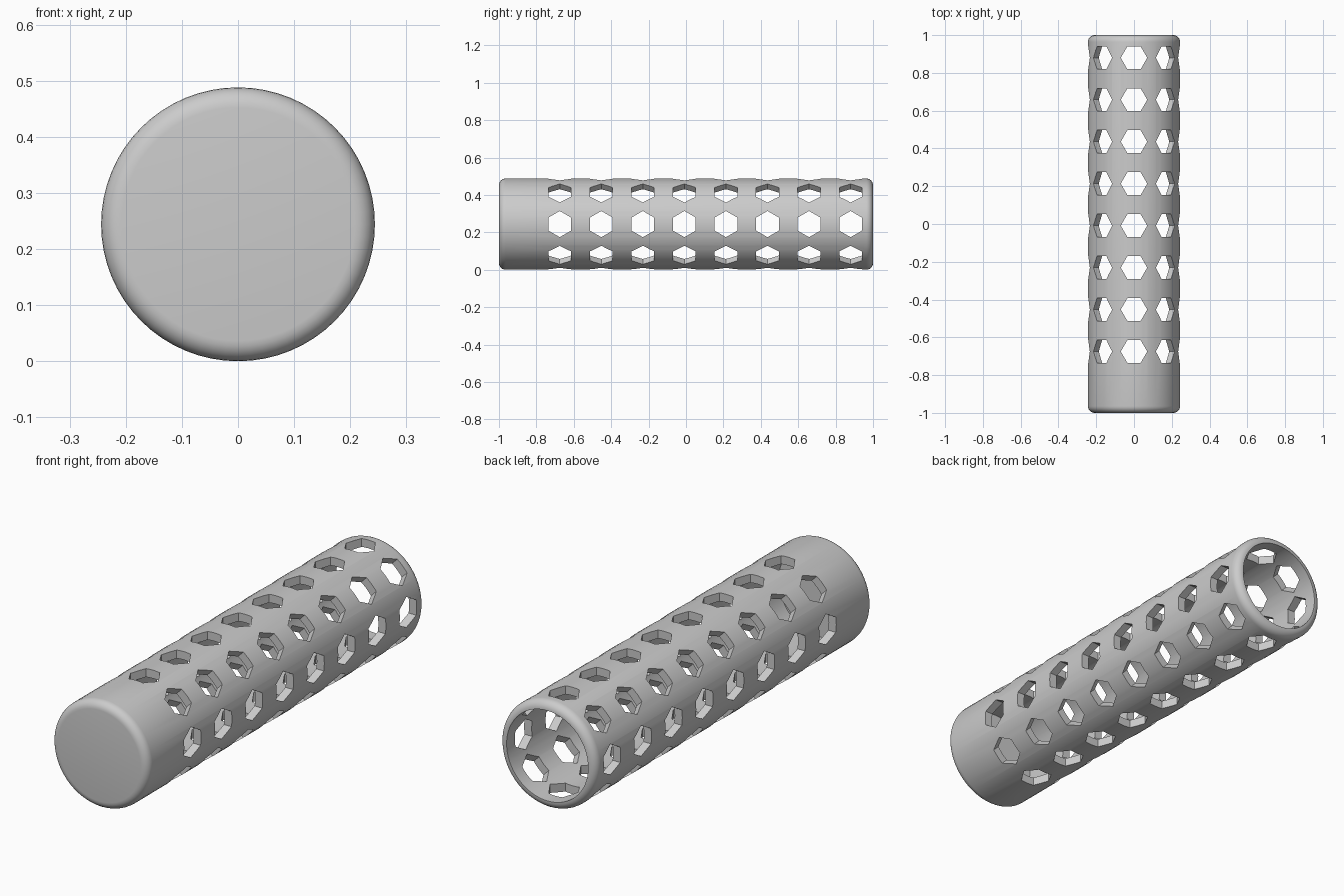
import bpy, bmesh, math
from mathutils import Matrix, Vector

if "Cube" in bpy.data.objects:
    bpy.data.objects.remove(bpy.data.objects["Cube"])

R, WALL, FILLET, SEGS = 0.244, 0.038, 0.036, 64
ROWS, AROUND, FIRST, LAST = 8, 8, -0.675, 0.88

grey = bpy.data.materials.new("plain grey")
grey.use_nodes = True
grey.diffuse_color = (0.6, 0.6, 0.6, 1)
grey.node_tree.nodes["Principled BSDF"].inputs["Base Color"].default_value = (0.6, 0.6, 0.6, 1)


def make_object(name, bm):
    mesh = bpy.data.meshes.new(name)
    bmesh.ops.recalc_face_normals(bm, faces=bm.faces)
    bm.to_mesh(mesh)
    bm.free()
    obj = bpy.data.objects.new(name, mesh)
    obj.data.materials.append(grey)
    bpy.context.collection.objects.link(obj)
    return obj


def arc(y_centre, start):
    """Quarter round of the outer edge as (radius, y) points."""
    return [(R - FILLET + FILLET * math.cos(a), y_centre + FILLET * math.sin(a))
            for a in (math.radians(start + 15 * i) for i in range(7))]


# Tube: closed rounded front, open rounded back, hollow inside
profile = [(0, -1)] + arc(-1 + FILLET, -90) + arc(1 - FILLET, 0)
profile += [(R - WALL, 1), (R - WALL, -1 + WALL), (0, -1 + WALL)]
bm = bmesh.new()
verts = [bm.verts.new((r, y, 0)) for r, y in profile]
edges = [bm.edges.new(pair) for pair in zip(verts, verts[1:])]
bmesh.ops.spin(bm, geom=verts + edges, cent=(0, 0, 0), axis=(0, 1, 0),
               angle=math.tau, steps=SEGS, use_duplicate=False)
bmesh.ops.remove_doubles(bm, verts=bm.verts, dist=0.0001)
bmesh.ops.translate(bm, verts=bm.verts, vec=(0, 0, R))
tube = make_object("perforated_tube", bm)

# Hexagonal cutters, with points around the tube and flats along it
bm = bmesh.new()
for row in range(ROWS):
    y = FIRST + (LAST - FIRST) * row / (ROWS - 1)
    for k in range(AROUND):
        place = (Matrix.Translation((0, y, R))
                 @ Matrix.Rotation(math.tau * k / AROUND, 4, "Y")
                 @ Matrix.Translation((0, 0, 0.24)))
        hexagon = bmesh.ops.create_cone(bm, cap_ends=True, segments=6,
                                        radius1=0.07, radius2=0.07, depth=0.12)["verts"]
        # Turn the hexagon so that a corner lies across the tube
        corner = max(hexagon, key=lambda v: v.co.x).co
        spin = Matrix.Rotation(-math.atan2(corner.y, corner.x), 4, "Z")
        bmesh.ops.transform(bm, matrix=place @ spin, verts=hexagon)
cutter = make_object("hole_cutter", bm)
cutter.hide_render = True

# Cut the holes and bake the result
cut = tube.modifiers.new("holes", "BOOLEAN")
cut.operation, cut.solver, cut.object = "DIFFERENCE", "EXACT", cutter
bpy.context.view_layer.objects.active = tube
bpy.ops.object.select_all(action="DESELECT")
tube.select_set(True)
bpy.ops.object.modifier_apply(modifier=cut.name)
bpy.data.objects.remove(cutter)
bpy.ops.object.shade_smooth_by_angle(angle=math.radians(30))
